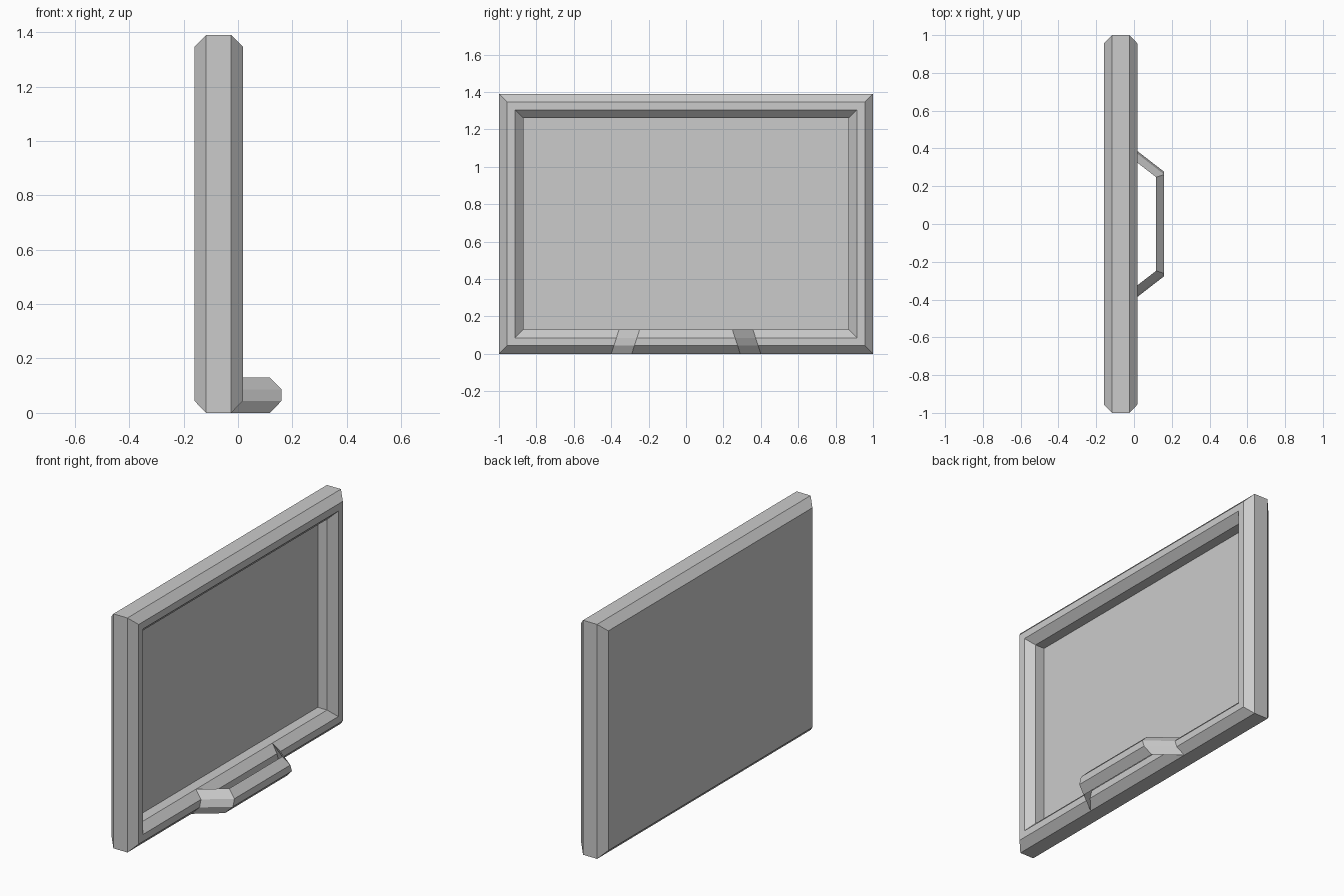
import bpy
import bmesh

if "Cube" in bpy.data.objects:
    bpy.data.objects.remove(bpy.data.objects["Cube"])

HEIGHT = 1.39


def finish(name, bm):
    bmesh.ops.recalc_face_normals(bm, faces=bm.faces)
    mesh = bpy.data.meshes.new(name)
    bm.to_mesh(mesh)
    bm.free()
    obj = bpy.data.objects.new(name, mesh)
    bpy.context.collection.objects.link(obj)
    return obj


def loft(name, loops):
    """Closed solid skinned through matching vertex loops."""
    bm = bmesh.new()
    rings = [[bm.verts.new(p) for p in loop] for loop in loops]
    for a, b in zip(rings, rings[1:]):
        n = len(a)
        for i in range(n):
            j = (i + 1) % n
            bm.faces.new((a[i], a[j], b[j], b[i]))
    bm.faces.new(rings[0])
    bm.faces.new(rings[-1])
    return finish(name, bm)


def rectangle(x, inset):
    y, z0, z1 = 1 - inset, inset, HEIGHT - inset
    return [(x, -y, z0), (x, y, z0), (x, y, z1), (x, -y, z1)]


# Chamfered frame with flat back and recessed panel: (depth x, inset)
frame_profile = [(-0.16, 0.044), (-0.117, 0), (-0.025, 0), (0.018, 0.044),
                 (0.018, 0.086), (-0.025, 0.13), (-0.086, 0.13)]
loft("framed_board", [rectangle(x, i) for x, i in frame_profile])

# Tray pulled forward from the bottom rail: (x, z, half width at the rail)
rail = [(-0.025, 0, 0.40), (0.018, 0.044, 0.386),
        (0.018, 0.086, 0.372), (-0.025, 0.13, 0.358)]
PULL, TAPER = 0.142, 0.11


def tray_loop(side, pull, taper):
    return [(x + pull, side * (w - taper), z) for x, z, w in rail]


loft("tray", [tray_loop(-1, 0, 0), tray_loop(-1, PULL, TAPER),
              tray_loop(1, PULL, TAPER), tray_loop(1, 0, 0)])
